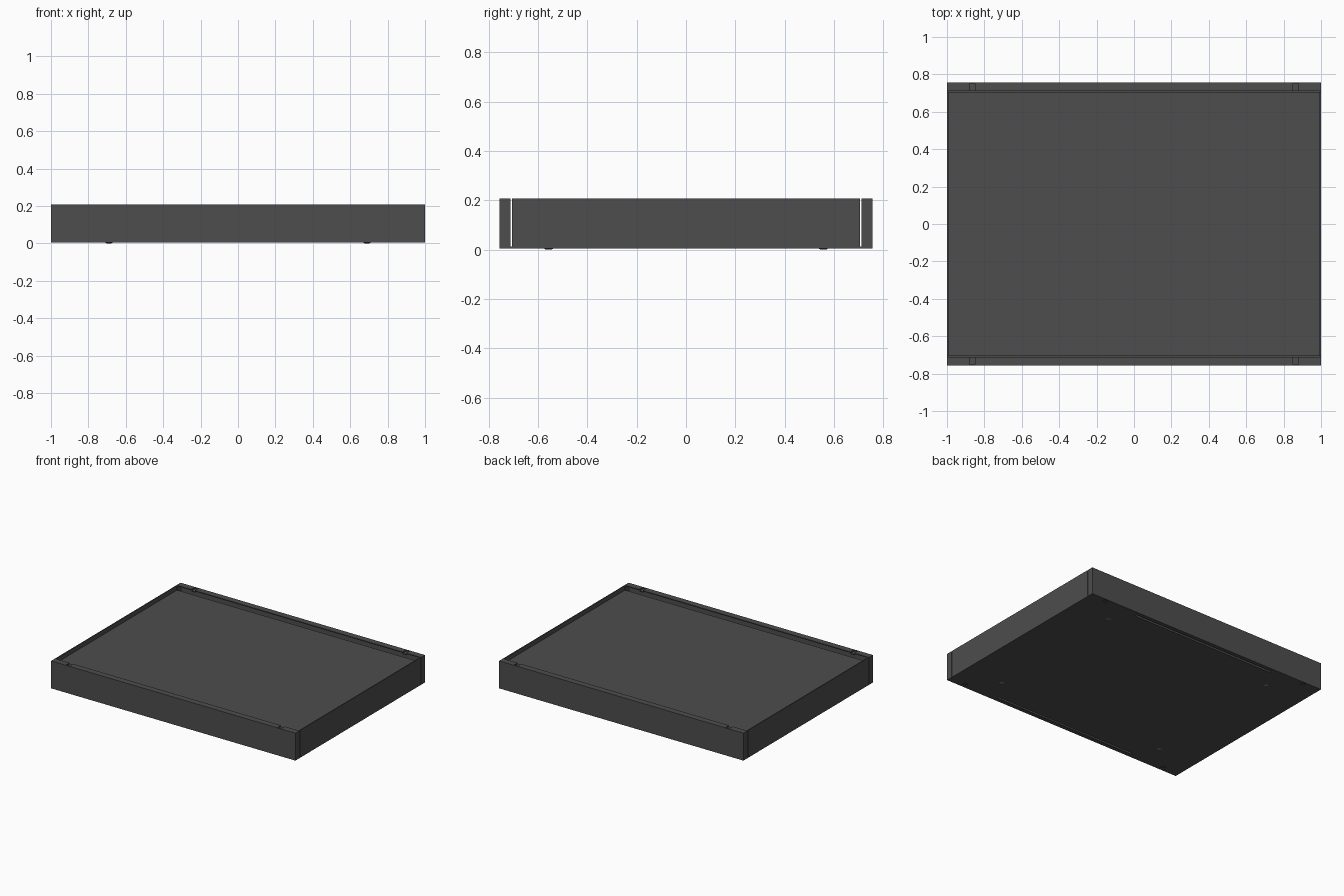
import bpy, bmesh
from mathutils import Matrix, Vector

if "Cube" in bpy.data.objects:
    bpy.data.objects.remove(bpy.data.objects["Cube"])

W, D = 1.0, 0.757          # half width, half depth
Z0, Z1 = 0.005, 0.208      # underside and rim heights
T = 0.007                  # sheet thickness
IN = 0.706                 # half depth of the inner tray
FL = 0.711                 # inner edge of the rail flanges
PANEL = 0.175              # height of the sunken top panel

# Dark painted metal
dark = bpy.data.materials.new("dark_metal")
dark.diffuse_color = (0.075, 0.075, 0.075, 1)
dark.use_nodes = True
dark.node_tree.nodes["Principled BSDF"].inputs["Base Color"].default_value = dark.diffuse_color


def add_box(bm, x0, x1, y0, y1, z0, z1):
    size = Vector((x1 - x0, y1 - y0, z1 - z0))
    mid = Vector(((x0 + x1) / 2, (y0 + y1) / 2, (z0 + z1) / 2))
    bmesh.ops.create_cube(bm, size=1, matrix=Matrix.Translation(mid) @ Matrix.Diagonal((*size, 1)))


def finish(name, bm):
    me = bpy.data.meshes.new(name)
    bm.to_mesh(me)
    bm.free()
    me.materials.append(dark)
    ob = bpy.data.objects.new(name, me)
    bpy.context.collection.objects.link(ob)
    return ob


def boxes(name, specs):
    bm = bmesh.new()
    for s in specs:
        add_box(bm, *s)
    return finish(name, bm)


# Inner tray: underside, sunken top panel, full-height ends, folded long sides
boxes("bottom_plate", [(-W, W, -FL, FL, Z0, Z0 + T)])
boxes("sunken_panel", [(-W + T, W - T, -IN, IN, PANEL - T, PANEL)])
for s, side in ((-1, "left"), (1, "right")):
    xs = sorted((s * W, s * (W - T)))
    boxes(side + "_wall", [(*xs, -IN, IN, Z0, Z1)])
for s, side in ((-1, "front"), (1, "back")):
    ys = sorted((s * IN, s * (IN - T)))
    boxes(side + "_tray_fold", [(-W + T, W - T, *ys, Z0 + T, PANEL)])

# Front and back rails: folded channels with end returns and flanges
for s, side in ((-1, "front"), (1, "back")):
    def span(a, b):
        return sorted((s * a, s * b))

    outer, lip, narrow = span(D, D - T), span(D - T, FL), span(D - T, FL + 0.018)
    parts = [(-W, W, *outer, Z0, Z1)]
    for e in (-1, 1):
        parts.append((*sorted((e * W, e * (W - T))), *lip, Z0, Z1))
        # flange corner pieces and small joggled tabs
        corner = sorted((e * (W - T), e * 0.88))
        tab = sorted((e * 0.88, e * 0.85))
        parts += [(*corner, *lip, Z1 - T, Z1), (*corner, *lip, Z0, Z0 + T),
                  (*tab, *lip, Z1 - 0.016, Z1 - 0.009),
                  (*tab, *lip, Z0 + 0.009, Z0 + 0.016)]
        # lower flange outside the long slot
        parts.append((*sorted((e * 0.85, e * 0.59)), *lip, Z0, Z0 + T))
    parts += [(-0.85, 0.85, *lip, Z1 - T, Z1), (-0.59, 0.59, *narrow, Z0, Z0 + T)]
    boxes(side + "_rail", parts)

# Four small round feet
for x in (-0.69, 0.69):
    for y in (-0.557, 0.557):
        bm = bmesh.new()
        bmesh.ops.create_cone(bm, cap_ends=True, segments=24, radius1=0.012, radius2=0.02,
                              depth=Z0, matrix=Matrix.Translation((x, y, Z0 / 2)))
        finish("foot", bm)
